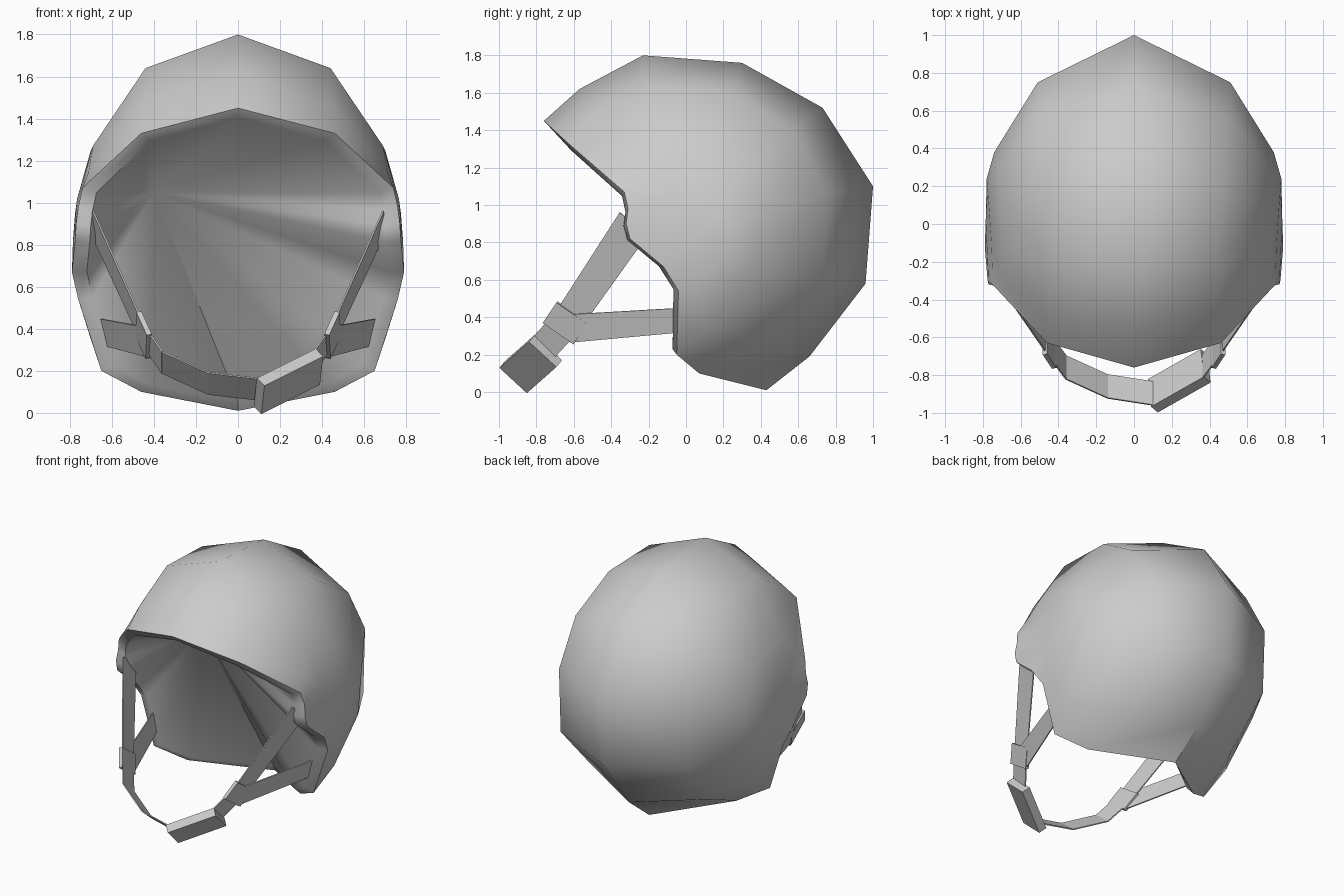
import bpy, bmesh, math
from mathutils import Vector, Matrix

cube = bpy.data.objects.get("Cube")
if cube:
    bpy.data.objects.remove(cube, do_unlink=True)

grey = bpy.data.materials.new("plain_grey")
grey.use_nodes = True
colour = (0.6, 0.6, 0.6, 1)
grey.diffuse_color = colour
grey.node_tree.nodes["Principled BSDF"].inputs["Base Color"].default_value = colour


def finish(name, bm, crease=None):
    """Turn a bmesh into a named object, smooth shaded when a crease angle is given."""
    mesh = bpy.data.meshes.new(name)
    bm.normal_update()
    bm.to_mesh(mesh)
    bm.free()
    obj = bpy.data.objects.new(name, mesh)
    bpy.context.collection.objects.link(obj)
    mesh.materials.append(grey)
    if crease:
        bpy.ops.object.select_all(action='DESELECT')
        obj.select_set(True)
        bpy.context.view_layer.objects.active = obj
        bpy.ops.object.shade_smooth_by_angle(angle=math.radians(crease))
    return obj


# Shell profiles from front rim to back to bottom rim, centre line outwards
crown = [(0, y, z) for y, z in (
    (-.76, 1.45), (-.57, 1.62), (-.23, 1.8), (.3, 1.76), (.73, 1.52),
    (1, 1.1), (.96, .58), (.66, .19), (.43, .01))]
shoulder = [(.46, -.63, 1.33), (.45, -.5, 1.46), (.44, -.2, 1.64),
            (.46, .24, 1.61), (.5, .57, 1.4), (.51, .75, 1.07),
            (.51, .73, .6), (.48, .42, .25), (.46, .07, .1)]
side = [(.74, -.33, 1.07), (.71, -.27, 1.15), (.69, -.15, 1.27),
        (.7, .12, 1.25), (.73, .28, 1.13), (.74, .38, .95),
        (.74, .34, .65), (.7, .12, .35), (.65, -.05, .2)]
ear = [(.76, -.31, .98), (.75, -.25, 1.02), (.755, -.1, 1.03),
       (.765, .05, 1.02), (.775, .18, .95), (.78, .24, .85),
       (.78, .2, .7), (.77, .06, .6), (.76, -.04, .54)]
ear_rim = [(.77, -.32, .9), (.775, -.3, .82), (.79, -.12, .67)]
ear_centre = (.785, .02, .82)

bm = bmesh.new()


def add(points, sign):
    return [bm.verts.new((sign * x, y, z)) for x, y, z in points]


middle = add(crown, 1)
rim_halves = []
for sign in (1, -1):
    rings = [middle] + [add(ring, sign) for ring in (shoulder, side, ear)]
    for a, b in zip(rings, rings[1:]):
        for i in range(len(a) - 1):
            bm.faces.new((a[i], a[i + 1], b[i + 1], b[i]))
    # Ear patch as a fan
    edge = add(ear_rim, sign)
    hub = add([ear_centre], sign)[0]
    loop = rings[3] + edge[::-1]
    for a, b in zip(loop, loop[1:] + loop[:1]):
        bm.faces.new((hub, a, b))
    rim_halves.append([r[0] for r in rings] + edge + [r[-1] for r in rings[::-1]])

# Rim band, then the lining drawn in to a single point
rim = rim_halves[0] + rim_halves[1][-2:0:-1]
inner = []
for v in rim:
    x, y, z = v.co
    inner.append(bm.verts.new((x * .91, .1 + (y - .1) * .95 - .045 * abs(x),
                               .7 + (z - .7) * .94)))
apex = bm.verts.new((-.4, .15, 1.05))
for i in range(len(rim)):
    j = (i + 1) % len(rim)
    bm.faces.new((rim[i], rim[j], inner[j], inner[i]))
    bm.faces.new((inner[i], inner[j], apex))
bmesh.ops.recalc_face_normals(bm, faces=bm.faces[:])
finish("helmet_shell", bm, 48)


def ribbon(name, path, widths, thick=.008):
    """Flat strap along a path, with a half-width vector at each point."""
    bm = bmesh.new()
    rows = [(bm.verts.new(Vector(p) - Vector(w)), bm.verts.new(Vector(p) + Vector(w)))
            for p, w in zip(path, widths)]
    for a, b in zip(rows, rows[1:]):
        bm.faces.new((a[0], a[1], b[1], b[0]))
    obj = finish(name, bm)
    mod = obj.modifiers.new("thickness", 'SOLIDIFY')
    mod.thickness = thick
    mod.offset = 0


def block(name, centre, along, across, size):
    """Box whose long side follows one direction and whose width follows another."""
    u = Vector(along).normalized()
    n = u.cross(Vector(across)).normalized()
    w = n.cross(u)
    turn = Matrix((u, w, n)).transposed().to_4x4()
    bm = bmesh.new()
    bmesh.ops.create_cube(bm, size=1, matrix=Matrix.Translation(centre) @ turn
                          @ Matrix.Diagonal((*size, 1)))
    finish(name, bm)


# Chin straps
half = Vector((0, .062, -.051))
for sign, label in ((1, "left"), (-1, "right")):
    def at(x, y, z):
        return Vector((sign * x, y, z))

    top, join, low = at(.69, -.28, .9), at(.45, -.64, .37), at(.36, -.76, .24)
    ribbon(label + "_front_strap", [top, join, low], [half * 1.2, half, half])
    ribbon(label + "_rear_strap", [at(.45, -.62, .34), at(.65, -.02, .385)],
           [at(.025, 0, .075), at(.015, 0, .065)])
    block(label + "_strap_slider", at(.45, -.645, .37), top - join, half,
          (.14, .2, .025))

ribbon("chin_strap", [(-.36, -.76, .24), (-.14, -.86, .14), (.12, -.9, .11)], [half] * 3)
block("chin_buckle", (.24, -.83, .15), (.3, .17, .15), half, (.35, .2, .06))
